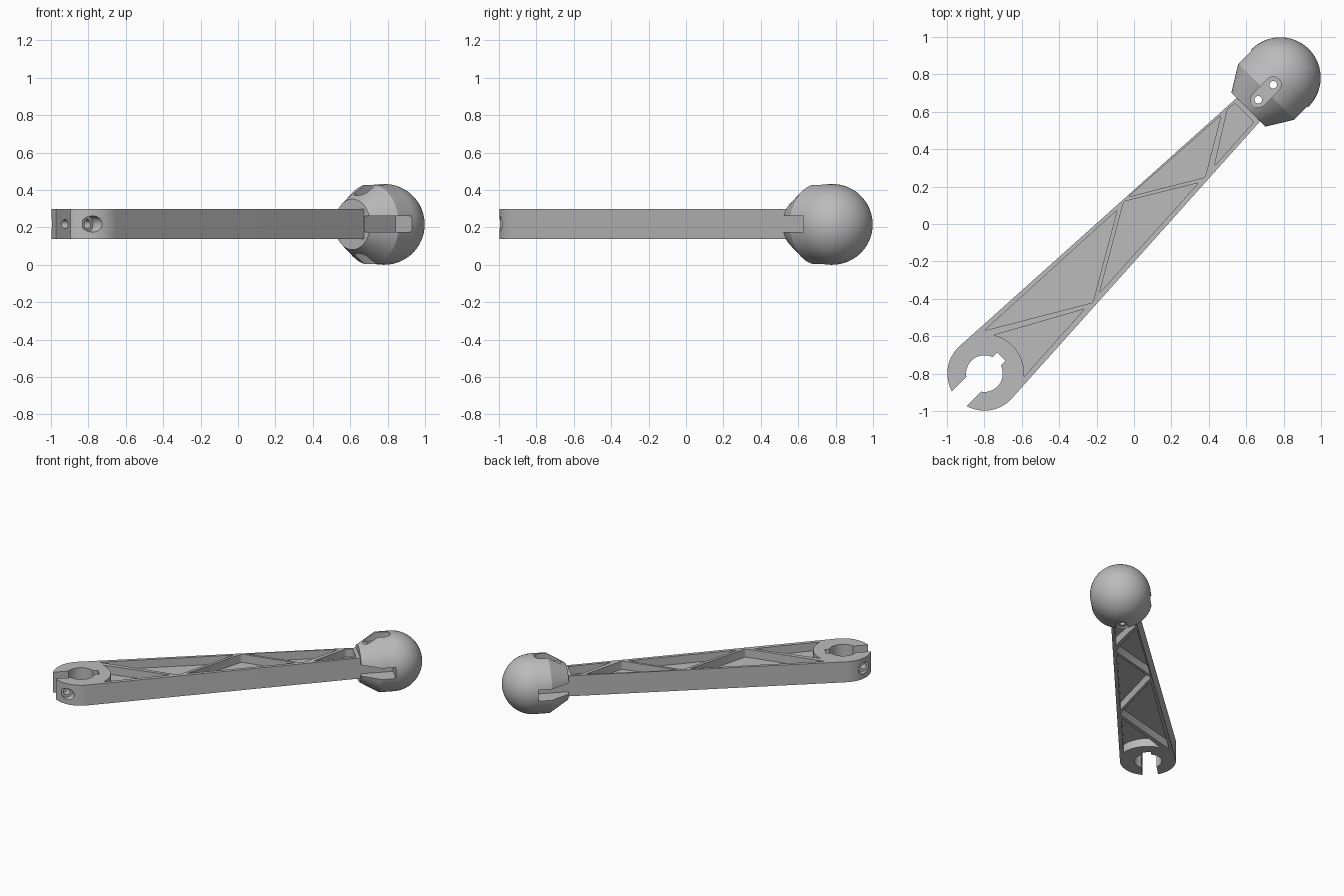
import bpy, bmesh, math
from mathutils import Matrix, Vector

if "Cube" in bpy.data.objects:
    bpy.data.objects.remove(bpy.data.objects["Cube"], do_unlink=True)

gray = bpy.data.materials.new("plain gray")
gray.use_nodes = True
gray.diffuse_color = (0.5, 0.5, 0.5, 1)
gray.node_tree.nodes["Principled BSDF"].inputs["Base Color"].default_value = (0.5, 0.5, 0.5, 1)

# Parts are built lying along x, then turned onto the diagonal
MID = 0.218          # height of the centre plane
CLAMP = -1.131       # clamp centre along the arm
BALL = 1.106         # ball centre along the arm
R_CLAMP, R_BALL = 0.198, 0.216
HALF = 0.08          # half thickness of the arm
WEB = 0.016          # half thickness of the web between pockets
TURN = math.pi / 4


def to_object(name, bm):
    bmesh.ops.recalc_face_normals(bm, faces=bm.faces[:])
    mesh = bpy.data.meshes.new(name)
    bm.to_mesh(mesh)
    bm.free()
    obj = bpy.data.objects.new(name, mesh)
    bpy.context.collection.objects.link(obj)
    return obj


def arc(cx, cy, r, a0, a1, n=32):
    """Points along an arc, angles in degrees."""
    return [(cx + r * math.cos(math.radians(a0 + (a1 - a0) * i / n)),
             cy + r * math.sin(math.radians(a0 + (a1 - a0) * i / n))) for i in range(n + 1)]


def circle(cx, cy, r, n=32):
    return arc(cx, cy, r, 0, 360, n)[:-1]


def rect(x0, x1, y0, y1):
    return [(x0, y0), (x1, y0), (x1, y1), (x0, y1)]


def prism(name, points, z0, z1, matrix=None, rounding=0):
    bm = bmesh.new()
    face = bm.faces.new([bm.verts.new((x, y, z0)) for x, y in points])
    top = bmesh.ops.extrude_face_region(bm, geom=[face])
    verts = [g for g in top["geom"] if isinstance(g, bmesh.types.BMVert)]
    bmesh.ops.translate(bm, verts=verts, vec=(0, 0, z1 - z0))
    if rounding:
        upright = [e for e in bm.edges if abs(e.verts[0].co.z - e.verts[1].co.z) > 1e-4]
        bmesh.ops.bevel(bm, geom=upright, offset=rounding, segments=3,
                        profile=0.5, affect='EDGES')
    if matrix:
        bm.transform(matrix)
    return to_object(name, bm)


def cut(target, cutter):
    cutter.hide_render = True
    mod = target.modifiers.new("cut", 'BOOLEAN')
    mod.operation, mod.solver, mod.object = 'DIFFERENCE', 'EXACT', cutter
    bpy.context.view_layer.objects.active = target
    bpy.ops.object.modifier_apply(modifier=mod.name)
    bpy.data.objects.remove(cutter, do_unlink=True)


def finish(obj):
    obj.data.materials.clear()
    obj.data.materials.append(gray)
    bpy.ops.object.select_all(action='DESELECT')
    obj.select_set(True)
    bpy.context.view_layer.objects.active = obj
    bpy.ops.object.shade_smooth_by_angle(angle=math.radians(25))
    obj.rotation_euler.z = TURN


# Tapered arm with the round clamp end
outline = arc(CLAMP, 0, R_CLAMP, 87, 273, 48) + [(0.87, -0.088), (0.87, 0.088)]
arm = prism("clamp_arm", outline, MID - HALF, MID + HALF)

# Clamp bore, mouth slot and key notch
cut(arm, prism("bore", circle(CLAMP, 0, 0.098, 48), 0, 1))
cut(arm, prism("mouth", rect(-1.6, CLAMP, -0.055, 0.055), 0, 1))
cut(arm, prism("key_notch", rect(CLAMP, CLAMP + 0.128, -0.032, 0.032), 0, 1))

# Cross screw hole with a counterbore on each jaw
sideways = Matrix.Rotation(math.pi / 2, 4, 'X')
SCREW = CLAMP - 0.122
cut(arm, prism("screw_hole", circle(SCREW, MID, 0.024), -0.4, 0.4, sideways))
for side in (-1, 1):
    ends = sorted((side * 0.115, side * 0.4))
    cut(arm, prism("counterbore", circle(SCREW, MID, 0.043), *ends, sideways))

# Lightening pockets between the diagonal ribs, on both faces
pockets = [
    [(-0.80, -0.57), (-0.22, -0.42), (-0.09, 0.075)],
    [(-0.055, 0.12), (-0.185, -0.37), (0.345, 0.22)],
    [(-0.03, 0.145), (0.38, 0.25), (0.465, 0.58)],
    [(0.43, 0.31), (0.64, 0.545), (0.54, 0.645), (0.50, 0.615)],
]
unturn = Matrix.Rotation(-TURN, 2)
shapes = [([tuple(unturn @ Vector(p)) for p in pts], 0.009) for pts in pockets]
shapes.append((arc(CLAMP, 0, 0.212, -50, 31, 16) + [(-0.51, -0.134)], 0))
for points, rounding in shapes:
    for z0, z1 in ((MID + WEB, 1), (-1, MID - WEB)):
        cut(arm, prism("pocket", points, z0, z1, None, rounding))
finish(arm)

# Ball with a tapered collar, turned about the arm's axis
profile = [(0.865, 0), (0.865, 0.135), (1.0, R_BALL)] + arc(BALL, 0, R_BALL, 90, 0, 20)
bm = bmesh.new()
ring = [bm.verts.new((x, 0, r)) for x, r in profile]
edges = [bm.edges.new(pair) for pair in zip(ring, ring[1:])]
bmesh.ops.spin(bm, geom=ring + edges, cent=(0, 0, 0), axis=(1, 0, 0),
               angle=math.tau, steps=48)
bmesh.ops.remove_doubles(bm, verts=bm.verts[:], dist=1e-4)
bm.transform(Matrix.Translation((0, 0, MID - 0.002)))
ball = to_object("ball_end", bm)

# Grooves along both sides of the collar
for y0, y1 in ((-0.4, -0.09), (0.09, 0.4)):
    cut(ball, prism("side_groove", rect(0.7, 1.10, y0, y1), MID - 0.043, MID + 0.043))

# Rounded recesses above and below, with two pins holes right through
HOLES = (0.94, 1.053)
slot = arc(HOLES[0], 0, 0.042, 90, 270, 16) + arc(HOLES[1], 0, 0.042, -90, 90, 16)
for z0, z1 in ((MID + 0.145, 1), (-1, MID - 0.145)):
    cut(ball, prism("recess", slot, z0, z1))
for x in HOLES:
    cut(ball, prism("pin_hole", circle(x, 0, 0.02, 24), -1, 1))
finish(ball)
